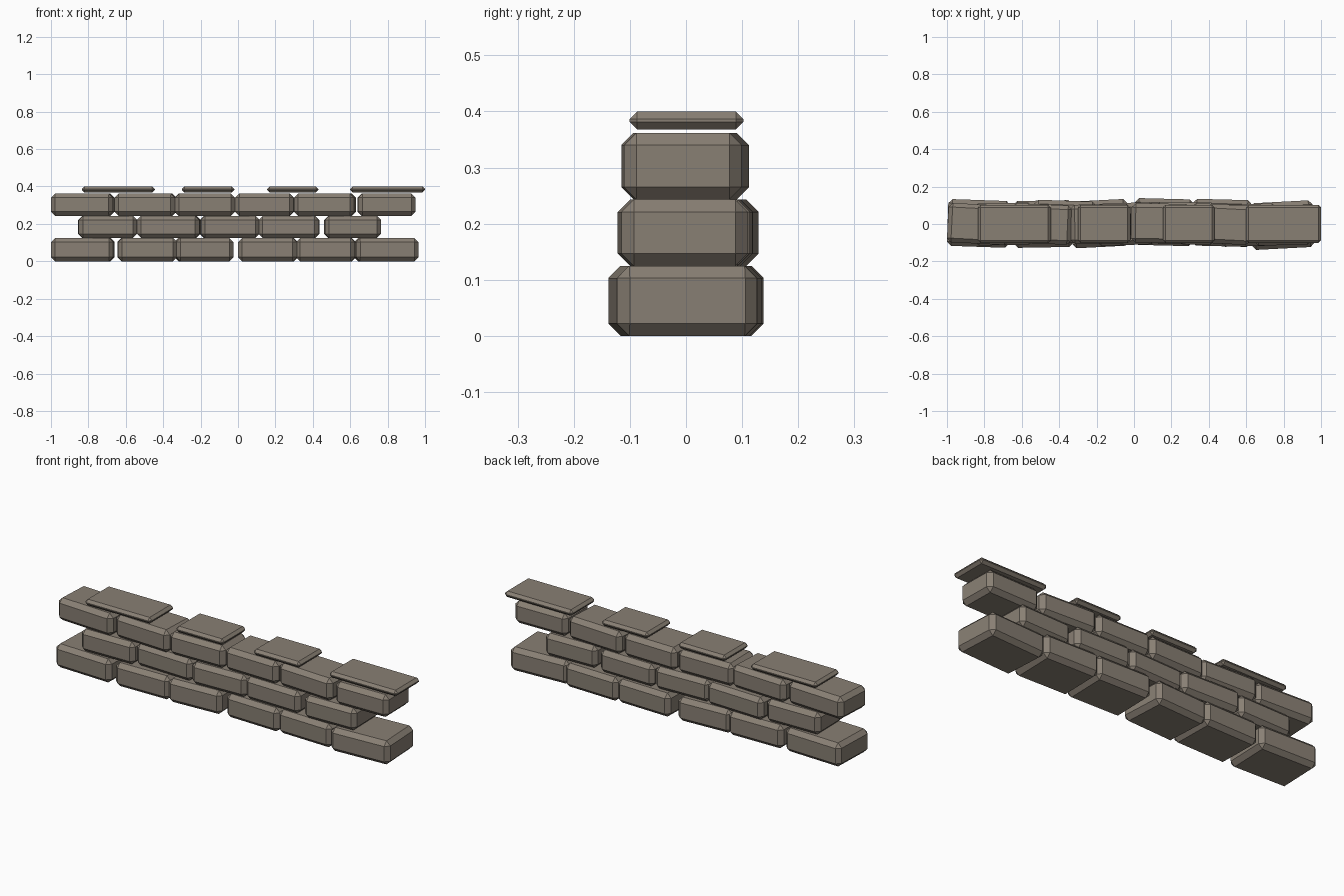
import bpy
from math import radians, cos, sin

cube = bpy.data.objects.get("Cube")
if cube:
    bpy.data.objects.remove(cube, do_unlink=True)

# One warm grey stone colour
stone = bpy.data.materials.new("warm_grey_stone")
stone.use_nodes = True
colour = (0.25, 0.215, 0.175, 1)
stone.diffuse_color = colour
stone.node_tree.nodes["Principled BSDF"].inputs["Base Color"].default_value = colour


def block(name, x0, x1, z0, z1, depth, chamfer, y=0.0, turn=0.0):
    """Chamfered stone filling x0..x1, turned a little about z."""
    a = radians(turn)
    length = ((x1 - x0) - (depth - 2 * chamfer) * abs(sin(a))) / cos(a)
    bpy.ops.mesh.primitive_cube_add(size=1, location=((x0 + x1) / 2, y, (z0 + z1) / 2))
    ob = bpy.context.object
    ob.name = name
    ob.scale = (length, depth, z1 - z0)
    bpy.ops.object.transform_apply(location=False, rotation=False, scale=True)
    ob.rotation_euler.z = a
    bevel = ob.modifiers.new("chamfer", 'BEVEL')
    bevel.width = chamfer
    bevel.segments = 1
    bevel.limit_method = 'NONE'
    ob.data.materials.append(stone)


# Courses: name, bottom, top, depth, chamfer, stones as (x0, x1, y, turn)
courses = [
    ("bottom_stone", 0.0, 0.125, 0.25, 0.022, [
        (-1.0, -0.66, 0.003, -2), (-0.645, -0.325, 0, 1), (-0.34, -0.025, 0.002, 3),
        (0.0, 0.32, 0.01, -1.5), (0.31, 0.63, 0.006, -1.5), (0.62, 0.965, -0.006, 3)]),
    ("middle_stone", 0.125, 0.243, 0.225, 0.022, [
        (-0.855, -0.54, 0, 1), (-0.54, -0.2, 0.012, -2), (-0.205, 0.115, 0, 2),
        (0.11, 0.435, 0.004, -1), (0.46, 0.765, -0.006, 1.5)]),
    ("upper_stone", 0.243, 0.362, 0.21, 0.022, [
        (-1.0, -0.66, 0, -3), (-0.66, -0.33, 0, -2.5), (-0.34, -0.015, 0, 1),
        (-0.015, 0.3, 0.004, -1), (0.3, 0.63, 0, -3), (0.64, 0.95, -0.008, 1)]),
    ("cap_slab", 0.368, 0.4, 0.203, 0.0135, [
        (-0.835, -0.445, 0.001, 0), (-0.3, -0.02, 0.001, 0),
        (0.155, 0.43, 0.001, 0), (0.6, 1.0, 0.001, 0)]),
]

for name, z0, z1, depth, chamfer, stones in courses:
    for i, (x0, x1, y, turn) in enumerate(stones):
        block(f"{name}_{i + 1}", x0, x1, z0, z1, depth, chamfer, y, turn)
